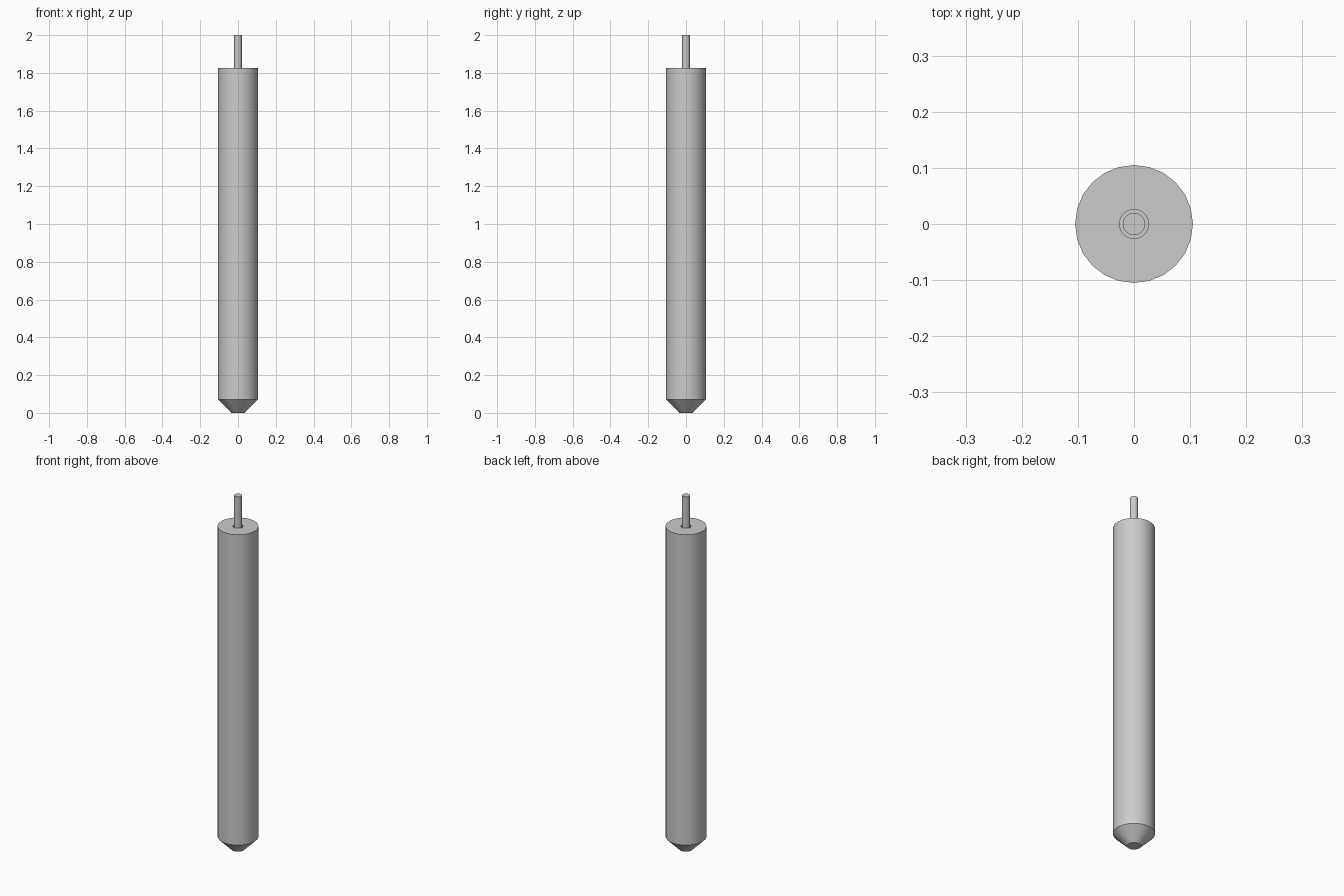
import bpy, bmesh, math
from mathutils import Matrix

cube = bpy.data.objects.get("Cube")
if cube:
    bpy.data.objects.remove(cube, do_unlink=True)

SIDES = 24

grey = bpy.data.materials.new("plain grey")
grey.use_nodes = True
colour = (0.6, 0.6, 0.6, 1)
grey.diffuse_color = colour
grey.node_tree.nodes["Principled BSDF"].inputs["Base Color"].default_value = colour


def lathe(name, profile):
    """Turn (radius, height) points around z, closing both ends with flat caps."""
    bm = bmesh.new()
    rings = []
    for radius, height in profile:
        ring = bmesh.ops.create_circle(bm, segments=SIDES, radius=radius,
                                       matrix=Matrix.Translation((0, 0, height)))
        rings.append(ring["verts"])
    for low, high in zip(rings, rings[1:]):
        for i in range(SIDES):
            j = (i + 1) % SIDES
            bm.faces.new((low[i], low[j], high[j], high[i]))
    bm.faces.new(rings[0])
    bm.faces.new(rings[-1])
    bmesh.ops.recalc_face_normals(bm, faces=bm.faces)
    mesh = bpy.data.meshes.new(name)
    bm.to_mesh(mesh)
    bm.free()
    mesh.materials.append(grey)
    obj = bpy.data.objects.new(name, mesh)
    bpy.context.collection.objects.link(obj)
    bpy.ops.object.select_all(action="DESELECT")
    obj.select_set(True)
    bpy.context.view_layer.objects.active = obj
    bpy.ops.object.shade_smooth_by_angle(angle=math.radians(30))
    return obj


# Body: blunt cone tip, long barrel, and a shallow socket in the top
lathe("body", [(0.035, 0), (0.105, 0.07), (0.105, 1.825),
               (0.026, 1.825), (0.026, 1.775)])

# Pin standing in the socket
lathe("pin", [(0.02, 1.775), (0.02, 2)])
